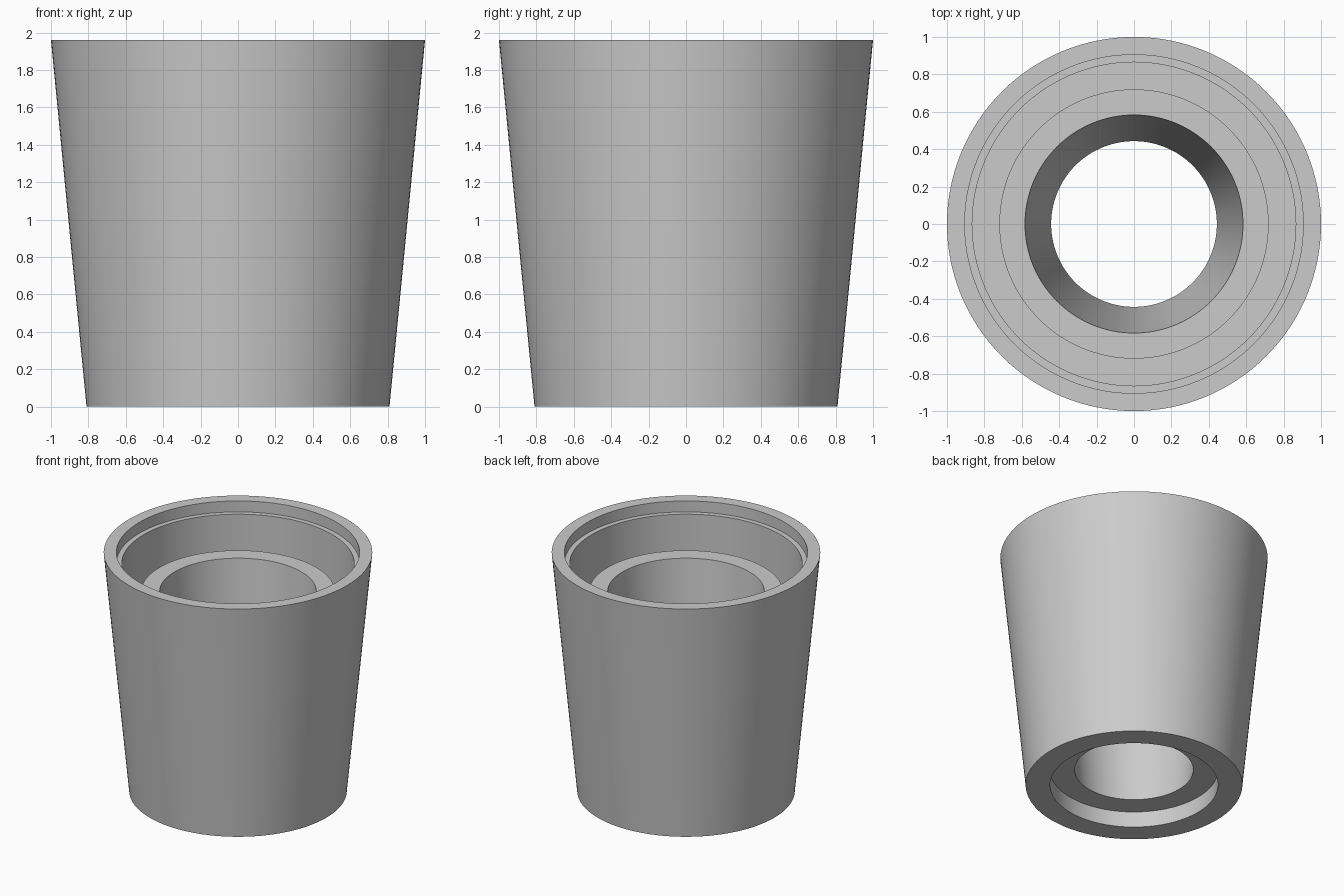
import bpy, bmesh, math

cube = bpy.data.objects.get("Cube")
if cube:
    bpy.data.objects.remove(cube, do_unlink=True)

SEGMENTS = 128

# Single plain grey
grey = bpy.data.materials.new("plain grey")
grey.use_nodes = True
colour = (0.6, 0.6, 0.6, 1)
grey.diffuse_color = colour
grey.node_tree.nodes["Principled BSDF"].inputs["Base Color"].default_value = colour


def lathe(name, profile, material):
    """Turn a closed (radius, height) outline around the z axis."""
    bm = bmesh.new()
    rings = []
    for r, z in profile:
        rings.append([bm.verts.new((r * math.cos(a), r * math.sin(a), z))
                      for a in (math.tau * i / SEGMENTS for i in range(SEGMENTS))])
    for k, low in enumerate(rings):
        high = rings[(k + 1) % len(rings)]
        for i in range(SEGMENTS):
            j = (i + 1) % SEGMENTS
            bm.faces.new((low[i], low[j], high[j], high[i]))
    bmesh.ops.recalc_face_normals(bm, faces=bm.faces)
    mesh = bpy.data.meshes.new(name)
    bm.to_mesh(mesh)
    bm.free()
    mesh.materials.append(material)
    obj = bpy.data.objects.new(name, mesh)
    bpy.context.collection.objects.link(obj)
    bpy.ops.object.select_all(action='DESELECT')
    obj.select_set(True)
    bpy.context.view_layer.objects.active = obj
    bpy.ops.object.shade_smooth_by_angle(angle=math.radians(30))
    return obj


# Tapered cup with stepped rim, ring groove, open inner tube and base recess
lathe("tapered_cup", [
    (0.81, 0), (1.0, 1.96),            # outer wall
    (0.905, 1.96), (0.905, 1.87),      # rim and its step
    (0.865, 1.87), (0.865, 1.1),       # ledge and groove outer wall
    (0.72, 1.1), (0.72, 1.64),         # groove floor and tube outside
    (0.583, 1.64), (0.443, 0.13),      # tube top and tapered bore
    (0.628, 0.13), (0.628, 0),         # base recess
], grey)
